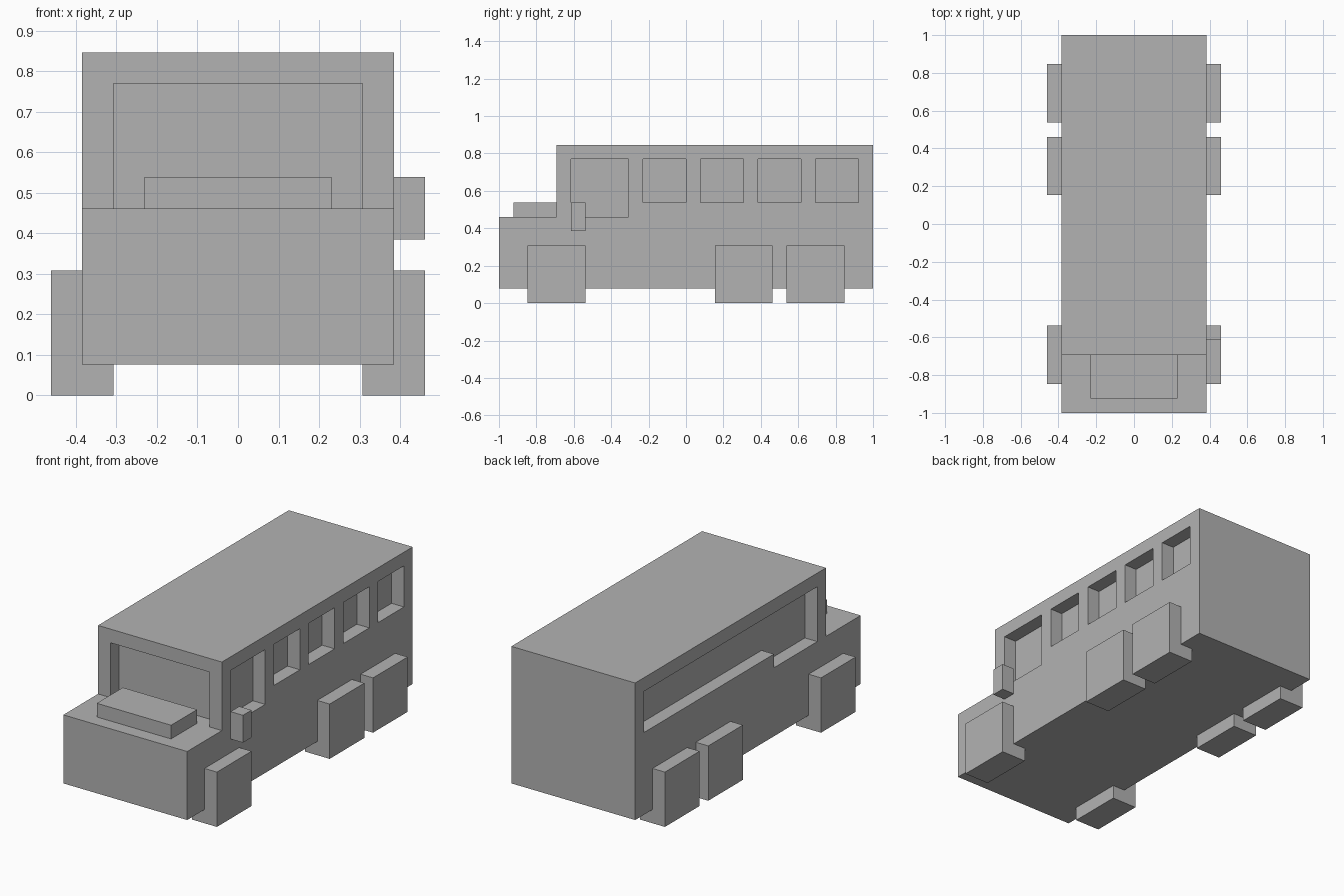
import bpy, bmesh

U = 1 / 13  # one block of the model's grid

if "Cube" in bpy.data.objects:
    bpy.data.objects.remove(bpy.data.objects["Cube"], do_unlink=True)

grey = bpy.data.materials.new("plain_grey")
grey.use_nodes = True
colour = (0.45, 0.45, 0.45, 1)
grey.diffuse_color = colour
grey.node_tree.nodes["Principled BSDF"].inputs["Base Color"].default_value = colour


def finish(name, bm):
    bmesh.ops.recalc_face_normals(bm, faces=bm.faces)
    mesh = bpy.data.meshes.new(name)
    bm.to_mesh(mesh)
    bm.free()
    mesh.materials.append(grey)
    obj = bpy.data.objects.new(name, mesh)
    bpy.context.scene.collection.objects.link(obj)
    return obj


def box(name, x, y, z):
    """Box between pairs of grid positions."""
    bm = bmesh.new()
    bmesh.ops.create_cube(bm, size=1)
    for v in bm.verts:
        v.co = [U * (b if c > 0 else a) for c, (a, b) in zip(v.co, (x, y, z))]
    return finish(name, bm)


def extrude_profile(name, points, half_width):
    """Side profile in y and z, extruded across x."""
    bm = bmesh.new()
    face = bm.faces.new([bm.verts.new((-half_width * U, y * U, z * U)) for y, z in points])
    new = bmesh.ops.extrude_face_region(bm, geom=[face])["geom"]
    verts = [v for v in new if isinstance(v, bmesh.types.BMVert)]
    bmesh.ops.translate(bm, verts=verts, vec=(2 * half_width * U, 0, 0))
    return finish(name, bm)


def carve(target, x, y, z):
    """Cut a box-shaped recess out of the target."""
    cutter = box("cutter", x, y, z)
    cutter.hide_render = True
    mod = target.modifiers.new("recess", "BOOLEAN")
    mod.operation = "DIFFERENCE"
    mod.solver = "EXACT"
    mod.object = cutter
    graph = bpy.context.evaluated_depsgraph_get()
    mesh = bpy.data.meshes.new_from_object(target.evaluated_get(graph))
    target.modifiers.clear()
    target.data = mesh
    bpy.data.objects.remove(cutter, do_unlink=True)


# Body with the lower bonnet in front
body = extrude_profile("body", [(-13, 1), (13, 1), (13, 11), (-9, 11), (-9, 6), (-13, 6)], 5)

# Windscreen
carve(body, (-4, 4), (-10, -8), (6, 10))

# Left side: driver window and four passenger windows
carve(body, (4, 6), (-8, -4), (6, 10))
for start in (-3, 1, 5, 9):
    carve(body, (4, 6), (start, start + 3), (7, 10))

# Right side: one long opening, deeper at the door
carve(body, (-6, -4), (-8, 12), (7, 10))
carve(body, (-6, -4), (-8, -3), (6, 8))

# Raised panel on the bonnet and the single side mirror
box("bonnet_panel", (-3, 3), (-12, -9), (6, 7))
box("side_mirror", (5, 6), (-8, -7), (5, 7))

# Block wheels
for place, start in (("front", -11), ("middle", 2), ("rear", 7)):
    box(place + "_left_wheel", (4, 6), (start, start + 4), (0, 4))
    box(place + "_right_wheel", (-6, -4), (start, start + 4), (0, 4))
